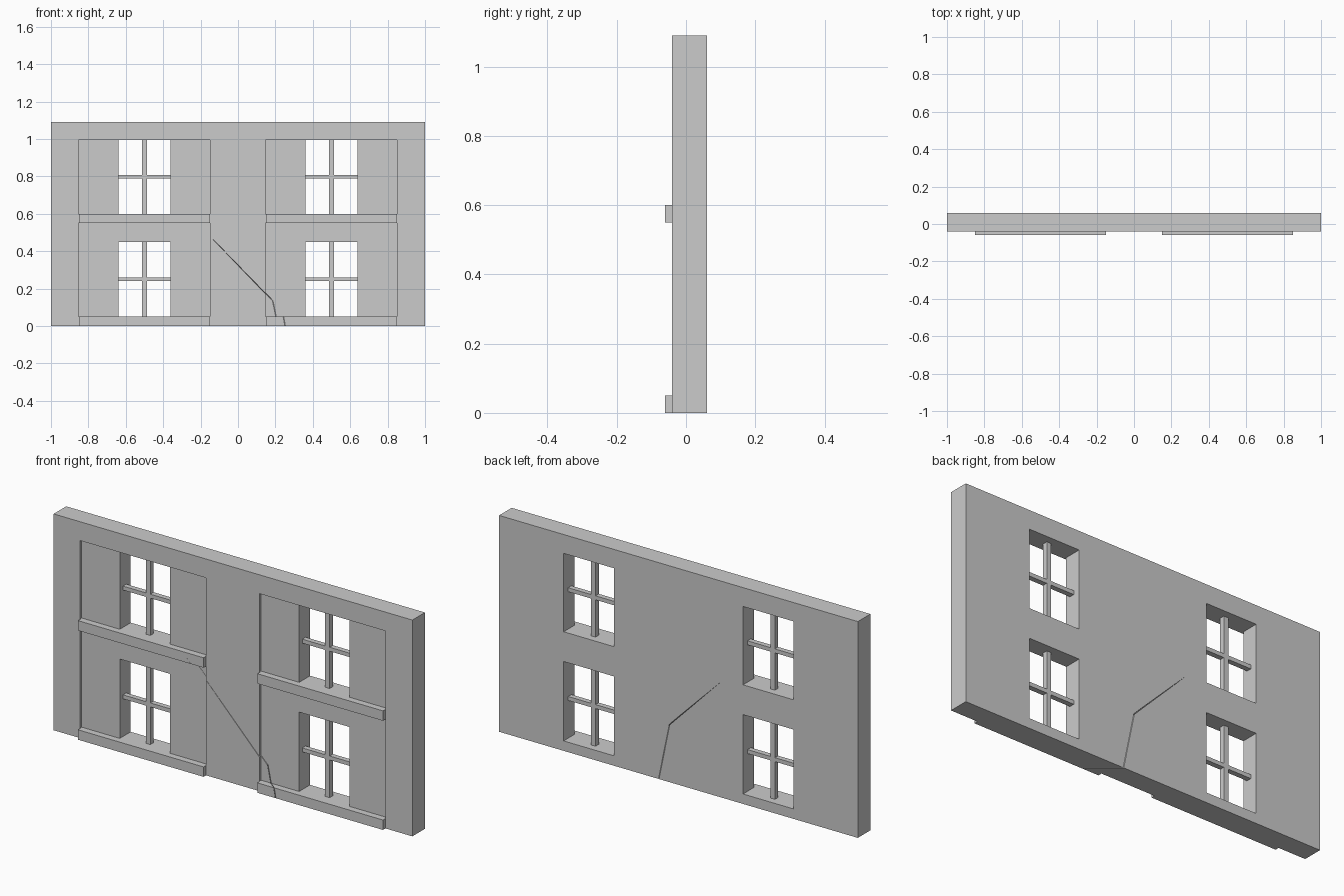
import bpy, bmesh
from mathutils import Vector

if "Cube" in bpy.data.objects:
    bpy.data.objects.remove(bpy.data.objects["Cube"])


def make_object(name, bm):
    bmesh.ops.recalc_face_normals(bm, faces=bm.faces)
    mesh = bpy.data.meshes.new(name)
    bm.to_mesh(mesh)
    bm.free()
    ob = bpy.data.objects.new(name, mesh)
    bpy.context.collection.objects.link(ob)
    return ob


def box(name, x0, x1, y0, y1, z0, z1):
    bm = bmesh.new()
    bmesh.ops.create_cube(bm, size=1)
    for v in bm.verts:
        v.co = Vector(((x0 + x1) / 2 + v.co.x * (x1 - x0),
                       (y0 + y1) / 2 + v.co.y * (y1 - y0),
                       (z0 + z1) / 2 + v.co.z * (z1 - z0)))
    return make_object(name, bm)


def combine(target, tool, operation):
    mod = target.modifiers.new("cut", 'BOOLEAN')
    mod.operation = operation
    mod.solver = 'EXACT'
    mod.object = tool
    bpy.context.view_layer.objects.active = target
    bpy.ops.object.modifier_apply(modifier=mod.name)
    bpy.data.objects.remove(tool, do_unlink=True)


# Main wall slab
wall = box("wall", -1, 1, -0.04, 0.06, 0, 1.09)

# (window bottom, window top, recess top) for each storey
storeys = [(0.05, 0.45, 0.55), (0.60, 0.995, 0.995)]

for cx in (-0.5, 0.5):
    for z0, z1, top in storeys:
        # Shallow recessed panel, window opening, projecting sill
        combine(wall, box("recess", cx - 0.353, cx + 0.351, -0.1, -0.027, z0, top), 'DIFFERENCE')
        combine(wall, box("opening", cx - 0.14, cx + 0.14, -0.1, 0.1, z0, z1), 'DIFFERENCE')
    for z0, z1, top in storeys:
        combine(wall, box("sill", cx - 0.35, cx + 0.35, -0.06, -0.01, z0 - 0.05, z0), 'UNION')
    for z0, z1, top in storeys:
        # Crossed glazing bars
        zm = z0 + (0.2 if z0 < 0.5 else 0.198)
        box("vertical_bar", cx - 0.0125, cx + 0.0125, -0.002, 0.024, z0, z1)
        box("horizontal_bar", cx - 0.142, cx + 0.142, -0.002, 0.024, zm - 0.01, zm + 0.01)

# Slanting crack: thin blade lofted from a front path to a back path
front = [(-0.245, 0.575), (0.237, 0.077), (0.262, -0.05)]
back = [(-0.235, 0.58), (0.05, 0.29), (0.12, -0.05)]
half_width = [0.0002, 0.0015, 0.0015]
bm = bmesh.new()
rings = []
for (fx, fz), (bx, bz), w in zip(front, back, half_width):
    a, b = Vector((fx, -0.06, fz)), Vector((bx, 0.06, bz))
    step = (b - a) * 0.1
    a, b = a - step, b + step
    off = Vector((w, 0, w * 0.5))
    rings.append([bm.verts.new(p) for p in (a - off, a + off, b + off, b - off)])
for r, s in zip(rings, rings[1:]):
    for i in range(4):
        j = (i + 1) % 4
        bm.faces.new((r[i], r[j], s[j], s[i]))
bm.faces.new(rings[0])
bm.faces.new(rings[-1])
bmesh.ops.triangulate(bm, faces=bm.faces)
combine(wall, make_object("crack", bm), 'DIFFERENCE')
